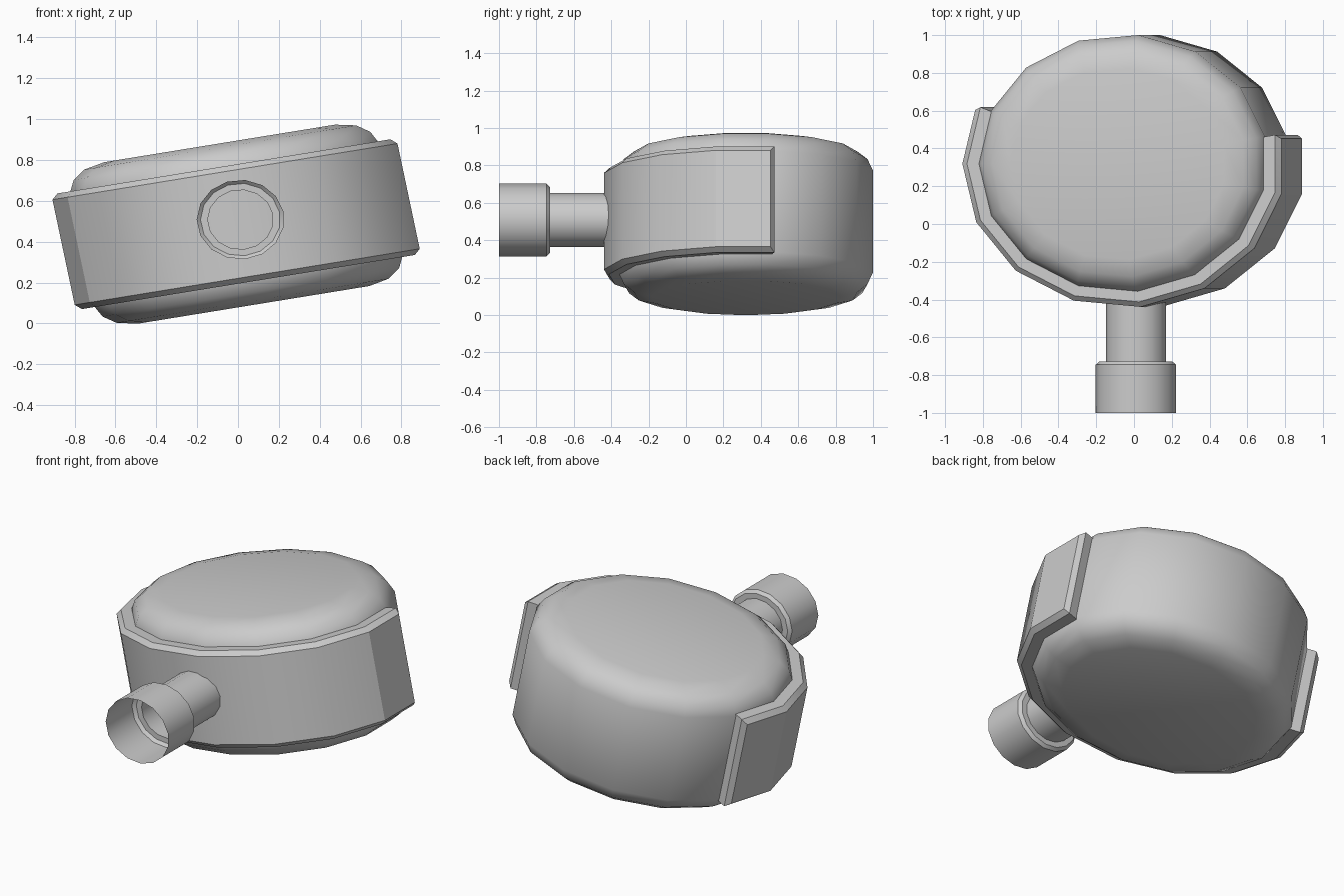
import bpy, bmesh
from math import sin, cos, radians
from mathutils import Matrix

if "Cube" in bpy.data.objects:
    bpy.data.objects.remove(bpy.data.objects["Cube"])

SIDES = 15
STEP = 24
# drum placement: tilted sideways, then stretched a little in x
TILT = (Matrix.Translation((0, 0.319, 0.487))
        @ Matrix.Diagonal((1.14, 1, 1, 1))
        @ Matrix.Rotation(radians(-10.5), 4, 'Y'))


def finish(name, bm, matrix, angle=35):
    bmesh.ops.recalc_face_normals(bm, faces=bm.faces)
    bm.transform(matrix)
    mesh = bpy.data.meshes.new(name)
    bm.to_mesh(mesh)
    bm.free()
    ob = bpy.data.objects.new(name, mesh)
    bpy.context.collection.objects.link(ob)
    bpy.ops.object.select_all(action='DESELECT')
    ob.select_set(True)
    bpy.context.view_layer.objects.active = ob
    bpy.ops.object.shade_smooth_by_angle(angle=radians(angle))
    return ob


def sweep(profile, angles, closed_ring, closed_profile, caps):
    """Turn an (r, z) profile around z through the given angles."""
    bm = bmesh.new()
    cols = [[bm.verts.new((r * cos(radians(a)), r * sin(radians(a)), z))
             for r, z in profile] for a in angles]
    n, m = len(cols), len(profile)
    for i in range(n if closed_ring else n - 1):
        a, b = cols[i], cols[(i + 1) % n]
        for j in range(m if closed_profile else m - 1):
            k = (j + 1) % m
            bm.faces.new((a[j], b[j], b[k], a[k]))
    if caps and closed_ring:
        bm.faces.new([c[0] for c in cols])
        bm.faces.new([c[-1] for c in cols])
    elif caps:
        bm.faces.new(cols[0])
        bm.faces.new(cols[-1])
    return bm


ring = [12 + STEP * i for i in range(SIDES)]

# drum body with rounded top and bottom rims
upper = [(0.685, 0.275), (0.655, 0.34), (0.60, 0.382), (0.51, 0.402)]
body = [(r, -z) for r, z in reversed(upper)] + upper
finish("drum_body", sweep(body, ring, True, False, True), TILT)

# bevelled band wrapping the front of the drum
arc = [156 + STEP * i for i in range(10)]
band = sweep([(0.66, -0.288), (0.762, -0.288), (0.762, 0.288), (0.66, 0.288)],
             arc, False, True, True)
bmesh.ops.recalc_face_normals(band, faces=band.faces)
edges = [e for e in band.edges if e.calc_face_angle(0) > radians(40)
         and all(v.co.xy.length > 0.7 for v in e.verts)]
bmesh.ops.bevel(band, geom=edges, offset=0.026, segments=1,
                profile=0.5, affect='EDGES')
finish("front_band", band, TILT, 25)

# hollow spout: narrow neck opening into a wider collar (z runs toward -y)
spout = [(0.146, 0.36), (0.146, 0.728), (0.178, 0.728), (0.195, 0.745), (0.195, 1.0)]
place = (Matrix.Translation((0.012, 0, 0.508))
         @ Matrix.Diagonal((1.1, 1, 1, 1))
         @ Matrix.Rotation(radians(90), 4, 'X'))
finish("spout", sweep(spout, ring, True, False, False), place)
